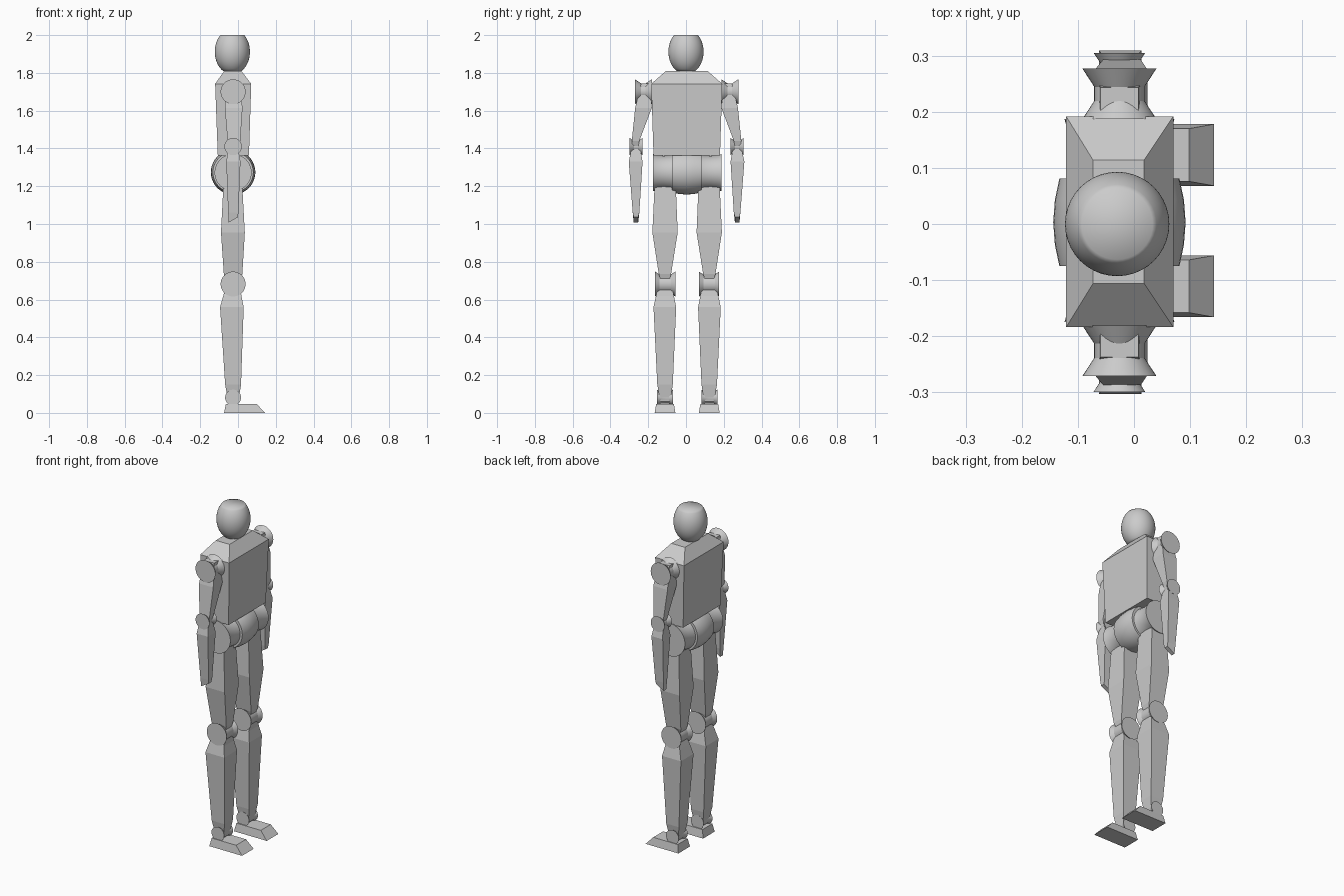
import bpy, bmesh, math

if "Cube" in bpy.data.objects:
    bpy.data.objects.remove(bpy.data.objects["Cube"])

AX = -0.026  # x of the body's joint axis


def finish(bm, name, smooth=None):
    bmesh.ops.recalc_face_normals(bm, faces=bm.faces)
    me = bpy.data.meshes.new(name)
    bm.to_mesh(me)
    bm.free()
    ob = bpy.data.objects.new(name, me)
    bpy.context.collection.objects.link(ob)
    if smooth:
        bpy.ops.object.select_all(action='DESELECT')
        ob.select_set(True)
        bpy.context.view_layer.objects.active = ob
        bpy.ops.object.shade_smooth_by_angle(angle=math.radians(smooth))
    return ob


def skin(rings, name, smooth=None):
    """Bridge rings of points and cap both ends."""
    bm = bmesh.new()
    vs = [[bm.verts.new(p) for p in r] for r in rings]
    n = len(vs[0])
    for a, b in zip(vs, vs[1:]):
        for i in range(n):
            j = (i + 1) % n
            bm.faces.new((a[i], a[j], b[j], b[i]))
    bm.faces.new(vs[0])
    bm.faces.new(vs[-1])
    return finish(bm, name, smooth)


def loft(name, sections, s=1, c=0.0, tilt=0.0):
    """Box sections (z, x0, x1, y0, y1); tilt raises the front of the last one."""
    rings = []
    for k, (z, x0, x1, y0, y1) in enumerate(sections):
        t = tilt if k == len(sections) - 1 else 0
        rings.append([(x0, c + s * y0, z), (x1, c + s * y0, z + t),
                      (x1, c + s * y1, z + t), (x0, c + s * y1, z)])
    return skin(rings, name)


def lathe_y(name, z, profile, s=1, c=0.0, n=40):
    """Turn (y, radius) points about an axis along y."""
    rings = [[(AX + r * math.cos(2 * math.pi * i / n), c + s * y,
               z + r * math.sin(2 * math.pi * i / n)) for i in range(n)]
             for y, r in profile]
    return skin(rings, name, 30)


def spool(name, z, a, b, R, s, c, waist=0.66, flare=0.34):
    w = (b - a) * flare
    lathe_y(name, z, [(a, R), (a + w, R * waist), (b - w, R * waist), (b, R)], s, c)


# Head: ellipsoid cut flat at top and bottom
n, rings = 40, []
for k in range(21):
    z = 1.81 + 0.19 * k / 20
    r = 0.093 * math.sqrt(1 - ((z - 1.912) / 0.12) ** 2)
    rings.append([(-0.03 + r * math.cos(2 * math.pi * i / n),
                   r * math.sin(2 * math.pi * i / n), z) for i in range(n)])
skin(rings, "head", 80)

# Torso with sloping shoulders
loft("torso", [(1.363, -0.107, 0.058, -0.176, 0.176),
               (1.742, -0.121, 0.07, -0.188, 0.188),
               (1.81, -0.073, 0.018, -0.11, 0.11)], c=0.004)

# Waist barrel between the hips
lathe_y("waist_barrel", 1.274, [(-0.078, 0.107), (-0.04, 0.115), (0, 0.118),
                                (0.04, 0.115), (0.078, 0.107)], c=0.003)

for side, s in (("left", 1), ("right", -1)):
    # Arm
    c = 0.003
    spool(side + "_shoulder", 1.70, 0.184, 0.274, 0.066, s, c, 0.68, 0.36)
    loft(side + "_upper_arm", [(1.745, -0.06, 0.008, 0.195, 0.24),
                               (1.615, -0.07, 0.024, 0.184, 0.272),
                               (1.44, -0.055, 0.012, 0.25, 0.29),
                               (1.40, -0.045, 0.0, 0.258, 0.285)], s, c)
    spool(side + "_elbow", 1.41, 0.232, 0.302, 0.046, s, c)
    loft(side + "_forearm", [(1.43, -0.048, -0.004, 0.25, 0.285),
                             (1.33, -0.062, 0.013, 0.233, 0.306),
                             (1.06, -0.052, 0.002, 0.25, 0.285),
                             (1.008, -0.05, 0.0, 0.256, 0.28)], s, c, 0.028)
    # Leg
    c = 0.006
    lathe_y(side + "_hip", 1.272, [(0.07, 0.095), (0.09, 0.091), (0.125, 0.089),
                                   (0.16, 0.092), (0.181, 0.098)], s, c)
    loft(side + "_thigh", [(1.25, -0.075, 0.02, 0.062, 0.17),
                           (0.955, -0.09, 0.036, 0.05, 0.184),
                           (0.735, -0.075, 0.023, 0.085, 0.15),
                           (0.685, -0.06, 0.01, 0.098, 0.135)], s, c)
    spool(side + "_knee", 0.682, 0.062, 0.17, 0.066, s, c, 0.78, 0.22)
    loft(side + "_shin", [(0.68, -0.06, 0.01, 0.085, 0.15),
                          (0.62, -0.078, 0.018, 0.07, 0.165),
                          (0.56, -0.095, 0.03, 0.058, 0.178),
                          (0.15, -0.068, 0.016, 0.076, 0.158),
                          (0.06, -0.052, 0.002, 0.09, 0.142)], s, c)
    spool(side + "_ankle", 0.081, 0.076, 0.16, 0.042, s, c, 0.75, 0.25)
    loft(side + "_foot", [(0.0, -0.074, 0.143, 0.062, 0.172),
                          (0.048, -0.064, 0.098, 0.07, 0.164)], s, c)
